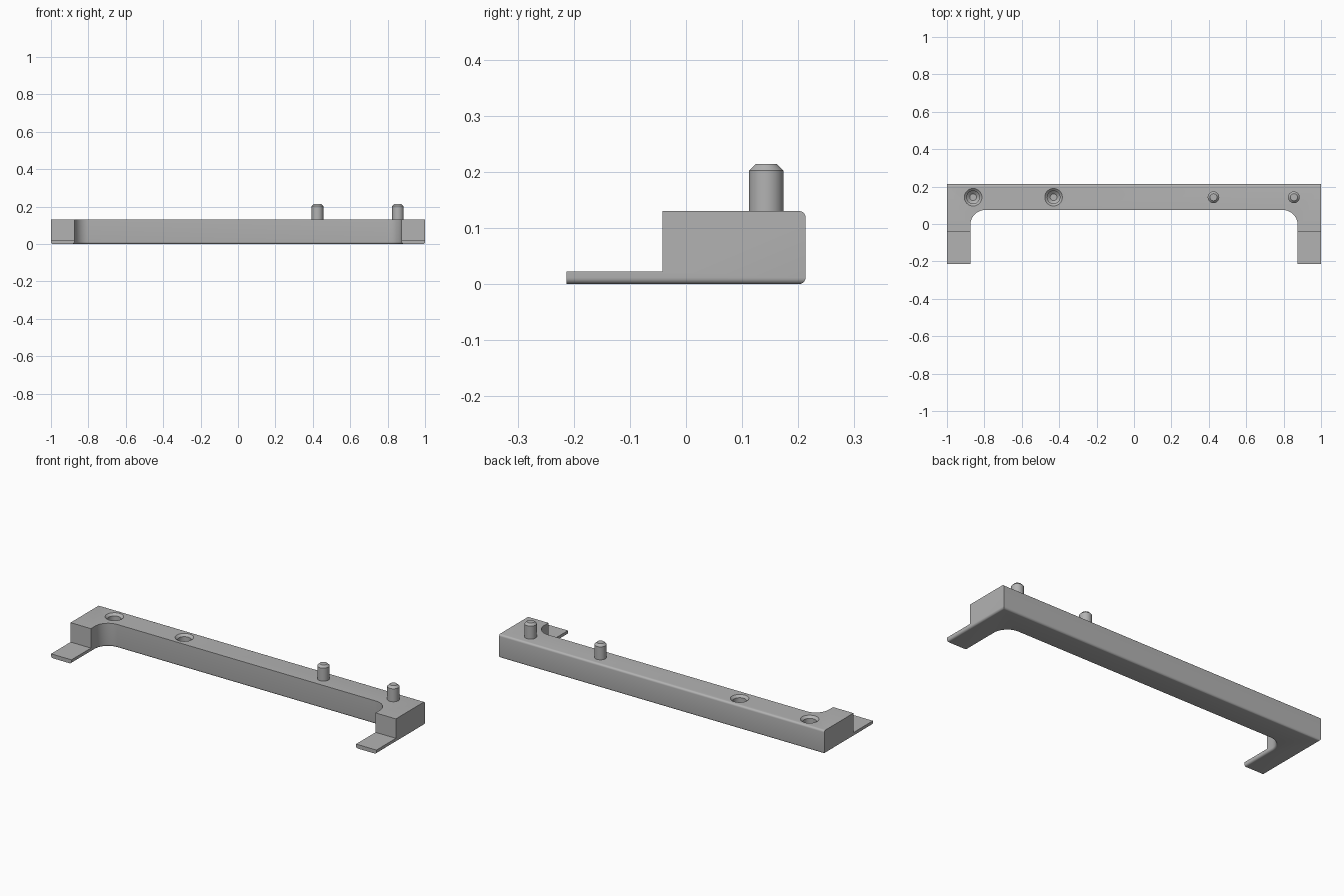
import bpy
import bmesh
from math import cos, sin, pi

cube = bpy.data.objects.get("Cube")
if cube:
    bpy.data.objects.remove(cube)

HALF_Y, HEIGHT, TAB_TOP, TAB_BACK = 0.213, 0.13, 0.022, -0.042
ARM_X, BAR_FRONT, CORNER_R, ROUND = 0.875, 0.075, 0.08, 0.011
PIN_Y = 0.143

grey = bpy.data.materials.new("plain grey")
grey.use_nodes = True
colour = (0.45, 0.45, 0.45, 1)
grey.diffuse_color = colour
grey.node_tree.nodes["Principled BSDF"].inputs["Base Color"].default_value = colour


def add_object(name, bm):
    bmesh.ops.recalc_face_normals(bm, faces=bm.faces[:])
    mesh = bpy.data.meshes.new(name)
    bm.to_mesh(mesh)
    bm.free()
    mesh.materials.append(grey)
    obj = bpy.data.objects.new(name, mesh)
    bpy.context.collection.objects.link(obj)
    return obj


def activate(obj):
    bpy.ops.object.select_all(action='DESELECT')
    obj.select_set(True)
    bpy.context.view_layer.objects.active = obj


def smooth(obj):
    activate(obj)
    bpy.ops.object.shade_smooth_by_angle(angle=0.55)


def turned(name, x, profile, sides=40):
    """Closed solid of revolution from (radius, z) pairs."""
    bm = bmesh.new()
    rings = [[bm.verts.new((x + r * cos(2 * pi * i / sides),
                            PIN_Y + r * sin(2 * pi * i / sides), z))
              for i in range(sides)] for r, z in profile]
    for low, high in zip(rings, rings[1:]):
        for i in range(sides):
            j = (i + 1) % sides
            bm.faces.new((low[i], low[j], high[j], high[i]))
    bm.faces.new(rings[0][::-1])
    bm.faces.new(rings[-1])
    return add_object(name, bm)


def cut(obj, cutter):
    cutter.hide_render = True
    mod = obj.modifiers.new("cut", 'BOOLEAN')
    mod.operation, mod.solver, mod.object = 'DIFFERENCE', 'EXACT', cutter
    activate(obj)
    bpy.ops.object.modifier_apply(modifier=mod.name)
    bpy.data.objects.remove(cutter)


# U-shaped frame outline: right half, mirrored for the left half
half = [(1, HALF_Y), (1, -HALF_Y), (ARM_X, -HALF_Y)]
for i in range(13):
    a = pi / 2 * i / 12
    half.append((ARM_X - CORNER_R + CORNER_R * cos(a),
                 BAR_FRONT - CORNER_R + CORNER_R * sin(a)))
outline = half + [(-x, y) for x, y in reversed(half)]

bm = bmesh.new()
base = bm.faces.new([bm.verts.new((x, y, 0)) for x, y in outline])
up = bmesh.ops.extrude_face_region(bm, geom=[base], use_keep_orig=True)
for v in up["geom"]:
    if isinstance(v, bmesh.types.BMVert):
        v.co.z = HEIGHT
bmesh.ops.recalc_face_normals(bm, faces=bm.faces[:])

# Round the underside and the top rear edge; tab fronts stay square
rounded = []
for e in bm.edges:
    ys = [v.co.y for v in e.verts]
    zs = [v.co.z for v in e.verts]
    under = max(zs) < 0.001 and max(ys) > -HALF_Y + 0.01
    rear_top = min(zs) > HEIGHT - 0.001 and min(ys) > HALF_Y - 0.001
    if under or rear_top:
        rounded.append(e)
bmesh.ops.bevel(bm, geom=rounded, offset=ROUND, segments=5, profile=0.5,
                affect='EDGES', clamp_overlap=True)
frame = add_object("frame", bm)

# Cut the arm fronts down to thin tabs
bm = bmesh.new()
bmesh.ops.create_cube(bm, size=1)
for v in bm.verts:
    v.co.x *= 3
    v.co.y = TAB_BACK if v.co.y > 0 else -1
    v.co.z = 1 if v.co.z > 0 else TAB_TOP
cut(frame, add_object("tab_cutter", bm))

# Blind countersunk sockets
for x in (-0.86, -0.43):
    cut(frame, turned("socket_cutter", x, [
        (0.018, 0.03), (0.034, 0.044), (0.034, 0.118), (0.047, HEIGHT), (0.047, 0.15)]))
smooth(frame)

# Chamfered locating pins
for name, x in (("inner_pin", 0.425), ("outer_pin", 0.855)):
    smooth(turned(name, x, [(0.031, HEIGHT - 0.01), (0.031, 0.202), (0.019, 0.214)]))
